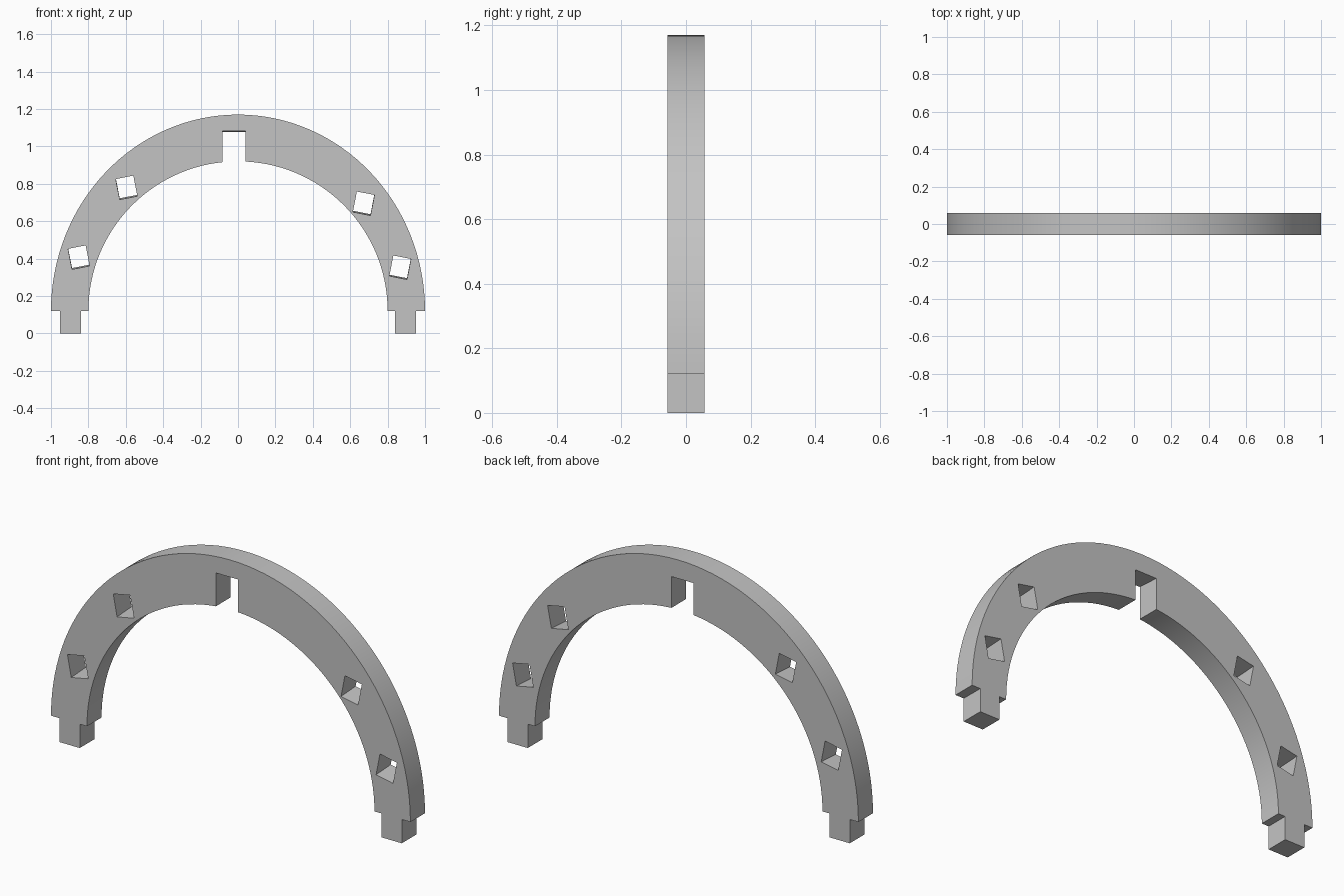
import bpy, bmesh
from math import sin, cos, pi, radians
from mathutils import Matrix

cube = bpy.data.objects.get("Cube")
if cube:
    bpy.data.objects.remove(cube)

HALF = 0.058      # half the depth
SPRING = 0.12     # height where the curve begins
SEGMENTS = 64

grey = bpy.data.materials.new("plain grey")
grey.use_nodes = True
colour = (0.55, 0.55, 0.55, 1)
grey.diffuse_color = colour
grey.node_tree.nodes["Principled BSDF"].inputs["Base Color"].default_value = colour


def arc(rx, rz):
    angles = [pi * i / SEGMENTS for i in range(SEGMENTS + 1)]
    return [(rx * cos(a), SPRING + rz * sin(a)) for a in angles]


def prism(name, outline, half):
    """Extrude an x-z outline from front to back."""
    bm = bmesh.new()
    face = bm.faces.new([bm.verts.new((x, -half, z)) for x, z in outline])
    extruded = bmesh.ops.extrude_face_region(bm, geom=[face])["geom"]
    moved = [g for g in extruded if isinstance(g, bmesh.types.BMVert)]
    bmesh.ops.translate(bm, verts=moved, vec=(0, 2 * half, 0))
    bmesh.ops.recalc_face_normals(bm, faces=bm.faces)
    mesh = bpy.data.meshes.new(name)
    bm.to_mesh(mesh)
    bm.free()
    mesh.materials.append(grey)
    obj = bpy.data.objects.new(name, mesh)
    bpy.context.collection.objects.link(obj)
    return obj


def cutter(name, x, z, width, height, tilt=0):
    w, h = width / 2, height / 2
    obj = prism(name, [(-w, -h), (w, -h), (w, h), (-w, h)], 2 * HALF)
    obj.data.transform(Matrix.Translation((x, 0, z)) @ Matrix.Rotation(radians(-tilt), 4, "Y"))
    obj.hide_render = True
    return obj


# Arch with a narrow tenon at each foot
left_foot = [(-0.952, SPRING), (-0.952, 0), (-0.84, 0), (-0.84, SPRING)]
right_foot = [(-x, z) for x, z in reversed(left_foot)]
outline = arc(1.0, 1.05) + left_foot + arc(0.8, 0.8)[::-1] + right_foot
arch = prism("arch", outline, HALF)

# Crown notch and four tilted square holes
cutters = [cutter("notch_cutter", -0.021, 0.94, 0.123, 0.28)]
holes = [(-0.851, 0.41, 11), (-0.596, 0.783, 11), (0.672, 0.698, -11), (0.867, 0.356, -11)]
for x, z, tilt in holes:
    cutters.append(cutter("hole_cutter", x, z, 0.096, 0.112, tilt))

bpy.context.view_layer.objects.active = arch
for tool in cutters:
    # Slope the notch ceiling and hole floors slightly toward the back
    sign = -1 if tool.name.startswith("notch") else 1
    for v in tool.data.vertices:
        v.co.z += sign * 0.06 * v.co.y
    cut = arch.modifiers.new("cut", "BOOLEAN")
    cut.operation = "DIFFERENCE"
    cut.solver = "EXACT"
    cut.object = tool
    bpy.ops.object.modifier_apply(modifier=cut.name)
    bpy.data.objects.remove(tool)

# Smooth curve with crisp edges
bpy.ops.object.select_all(action="DESELECT")
arch.select_set(True)
bpy.ops.object.shade_smooth_by_angle(angle=radians(30))
